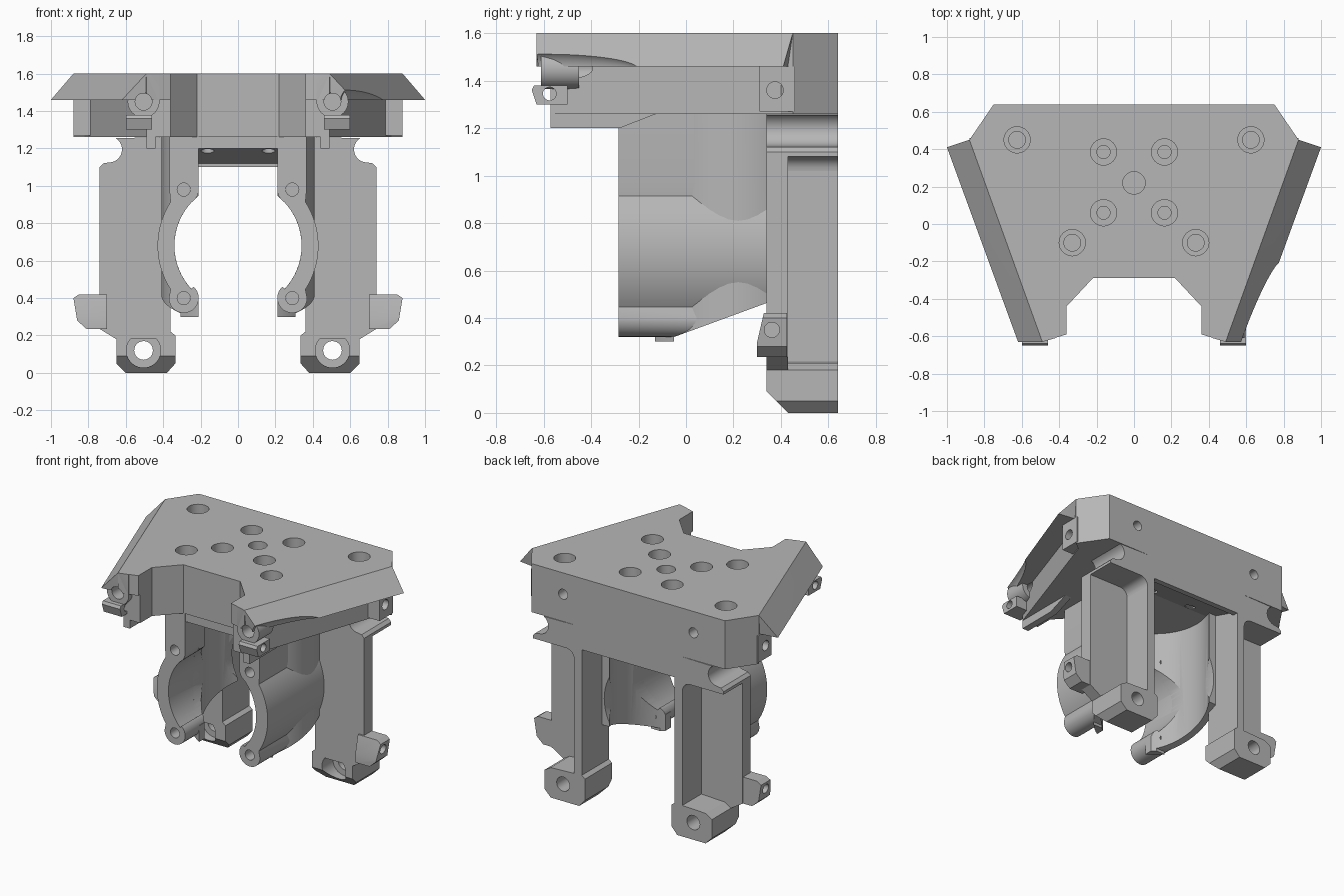
import bpy, bmesh
from math import sin, cos, radians
from mathutils import Vector

old = bpy.data.objects.get("Cube")
if old:
    bpy.data.objects.remove(old)

grey = bpy.data.materials.new("plain grey")
grey.use_nodes = True
COLOUR = (0.47, 0.47, 0.47, 1)
grey.diffuse_color = COLOUR
grey.node_tree.nodes["Principled BSDF"].inputs["Base Color"].default_value = COLOUR
parts = []


def make(name, bm):
    bmesh.ops.recalc_face_normals(bm, faces=bm.faces[:])
    me = bpy.data.meshes.new(name)
    bm.to_mesh(me)
    bm.free()
    me.materials.append(grey)
    ob = bpy.data.objects.new(name, me)
    bpy.context.collection.objects.link(ob)
    parts.append(ob)
    return ob


def prism(name, pts, axis, lo, hi):
    """Extrude a 2D outline along an axis; x takes (y,z), y takes (x,z), z takes (x,y)."""
    def place(p, t):
        v = list(p)
        v.insert("xyz".index(axis), t)
        return v
    bm = bmesh.new()
    a = [bm.verts.new(place(p, lo)) for p in pts]
    b = [bm.verts.new(place(p, hi)) for p in pts]
    bm.faces.new(a)
    bm.faces.new(b)
    for i in range(len(pts)):
        j = (i + 1) % len(pts)
        bm.faces.new((a[i], a[j], b[j], b[i]))
    return make(name, bm)


def arc(cx, cy, r, a0, a1, n=12):
    angles = [radians(a0 + (a1 - a0) * i / n) for i in range(n + 1)]
    return [(cx + r * cos(a), cy + r * sin(a)) for a in angles]


def rod(name, cx, cy, r, axis, lo, hi, n=40):
    return prism(name, arc(cx, cy, r, 0, 360 - 360 / n, n - 1), axis, lo, hi)


def box(name, x0, x1, y0, y1, z0, z1):
    return prism(name, [(x0, y0), (x1, y0), (x1, y1), (x0, y1)], "z", z0, z1)


def hull(name, pts):
    bm = bmesh.new()
    for p in pts:
        bm.verts.new(p)
    bmesh.ops.convex_hull(bm, input=bm.verts[:])
    return make(name, bm)


def cut(targets, cutters):
    """Subtract every cutter from every target, then drop the cutters."""
    for ob in targets:
        for c in cutters:
            m = ob.modifiers.new("cut", "BOOLEAN")
            m.operation, m.solver, m.object = "DIFFERENCE", "EXACT", c
        dg = bpy.context.evaluated_depsgraph_get()
        me = bpy.data.meshes.new_from_object(ob.evaluated_get(dg))
        ob.modifiers.clear()
        ob.data = me
    for c in cutters:
        parts.remove(c)
        bpy.data.objects.remove(c)


def both(half):
    """Close a right-hand outline with its reflection."""
    return half + [(-x, y) for x, y in reversed(half)]


def flip(pts, s):
    return [(s * p[0],) + tuple(p[1:]) for p in pts]


# Top plate and the narrower body under it
plate = prism("top_plate", both([(0.22, -0.29), (0.36, -0.44), (0.36, -0.59), (0.49, -0.63),
                                 (0.88, 0.45), (0.75, 0.64)]), "z", 1.46, 1.6)
body = prism("plate_body", both([(0.22, -0.29), (0.36, -0.44), (0.36, -0.57), (0.49, -0.57),
                                 (0.82, 0.40), (0.88, 0.45), (0.75, 0.64)]), "z", 1.26, 1.46)
seat = box("seat_floor", -0.365, 0.365, -0.28, 0.4, 1.2, 1.26)
back = prism("back_wall", [(0.34, 1.26), (0.34, 1.2), (0.6, 1.12), (0.6, 1.1), (0.64, 1.1),
                           (0.64, 1.26)], "x", -0.4, 0.4)

# Vertical screw holes with counterbores
holes = [rod("c", 0, 0.22, 0.06, "z", 1.0, 1.7)]
for s in (1, -1):
    for y in (0.06, 0.385):
        holes.append(rod("c", s * 0.163, y, 0.035, "z", 1.0, 1.7, 24))
        holes.append(rod("c", s * 0.163, y, 0.07, "z", 1.5, 1.7))
    for x, y in ((0.625, 0.45), (0.33, -0.1)):
        holes.append(rod("c", s * x, y, 0.045, "z", 1.36, 1.7, 24))
        holes.append(rod("c", s * x, y, 0.07, "z", 1.47, 1.7))
    # Horizontal screw holes in the back
    holes.append(rod("c", s * 0.505, 1.45, 0.035, "y", 0.4, 0.8, 24))
cut([plate, body, seat, back], holes)

# Cup around the vertical bore, shared openings
cup = rod("motor_cup", 0, 0.22, 0.41, "z", 0.3, 1.26, 64)
walls = []
for s, side in ((1, "left"), (-1, "right")):
    # Cradle wall with rounded ends following the horizontal bore
    outline = ([(0.21, 1.26), (0.365, 1.26), (0.365, 0.96)]
               + arc(0, 0.68, 0.43, 33, -33, 20) + arc(0.29, 0.4, 0.08, 0, -180, 14)
               + arc(0.29, 0.4, 0.08, 170, 130, 4) + arc(0, 0.68, 0.34, -43, 43, 20)
               + arc(0.29, 0.98, 0.08, 230, 180, 4))
    walls.append(prism(side + "_cradle_wall", flip(outline, s), "y", -0.285, 0.36))
cutters = [rod("c", 0, 0.22, 0.36, "z", 0, 1.2, 64),
           prism("c", [(-0.05, 0.32), (0.7, 0.595), (0.7, 0.1), (-0.05, 0.1)], "x", -1, 1)]
for s in (1, -1):
    for z in (0.98, 0.4):
        cutters.append(rod("c", s * 0.29, z, 0.035, "y", -0.4, -0.03, 24))
openings = [rod("c", 0, 0.68, 0.34, "y", -0.6, 0.9, 64),
            box("c", -0.21, 0.21, -0.6, 0.9, 0, 1.2),
            box("c", -0.6, 0.6, 0.42, 0.9, 0, 1.3)]
cut([cup], openings)
cut(walls + [cup], cutters)

for s, side in ((1, "left"), (-1, "right")):
    # Sloping edge flange with a scooped front
    flange = hull(side + "_flange", flip(
        [(0.88, 0.45, 1.6), (0.49, -0.63, 1.6), (1.0, 0.41, 1.46), (0.62, -0.63, 1.46),
         (0.8, 0.44, 1.46), (0.42, -0.61, 1.46), (0.8, 0.44, 1.6), (0.42, -0.61, 1.6)], s))
    bm = bmesh.new()
    bmesh.ops.create_uvsphere(bm, u_segments=48, v_segments=24, radius=1)
    for v in bm.verts:
        x, y, z = v.co
        v.co = Vector((s * (0.645 + 0.09 * x + 0.145 * y), -0.6 + 0.4 * y, 1.45 + 0.085 * z))
    scoop = make("c", bm)
    cut([flange, plate, body], [scoop])

    # Front screw boss, its small lug and the rib below
    boss = rod(side + "_front_boss", s * 0.505, 1.45, 0.085, "y", -0.61, -0.45)
    lug = prism(side + "_front_lug", [(-0.65, 1.36), (-0.63, 1.3), (-0.5, 1.3), (-0.5, 1.38),
                                      (-0.64, 1.38)], "x", s * 0.46, s * 0.6)
    cut([lug], [rod("c", -0.575, 1.345, 0.028, "x", s * 0.3, s * 0.8, 24)])
    cut([boss, flange, plate, body], [rod("c", s * 0.505, 1.45, 0.045, "y", -0.8, -0.3, 24)])
    prism(side + "_front_rib", [(-0.57, 1.2), (-0.28, 1.2), (-0.1, 1.27), (-0.57, 1.27)],
          "x", s * 0.44, s * 0.49)

    # Rear side lug under the flange
    lug = box(side + "_upper_lug", s * 0.72, s * 0.88, 0.31, 0.46, 1.27, 1.46)
    cut([lug], [rod("c", 0.375, 1.36, 0.035, "x", s * 0.82, s * 1.0, 24)])

    # Leg: front plate, inner web and solid head with a round notch
    notch = arc(0.69, 1.195, 0.07, 120, 270) + [(0.72, 1.12), (0.74, 1.1)]
    prism(side + "_leg_plate", flip([(0.36, 0.18), (0.36, 1.26)] + notch
                                    + [(0.74, 0.235), (0.65, 0.18)], s), "y", 0.34, 0.43)
    box(side + "_leg_web", s * 0.36, s * 0.42, 0.34, 0.64, 0.15, 1.26)
    prism(side + "_leg_head", flip([(0.36, 1.08), (0.36, 1.26)] + notch + [(0.74, 1.08)], s),
          "y", 0.42, 0.64)
    prism(side + "_leg_fillet", flip([(0.41, 1.09), (0.41, 1.02)]
                                     + arc(0.48, 1.02, 0.06, 180, 90, 6), s), "y", 0.42, 0.64)

    # Foot with chamfered corners and a counterbored screw hole
    foot = prism(side + "_foot", flip([(0.335, 0.05), (0.38, 0), (0.6, 0), (0.65, 0.05),
                                       (0.65, 0.18), (0.6, 0.21), (0.36, 0.22), (0.335, 0.2)], s),
                 "y", 0.34, 0.64)
    cut([foot], [prism("c", [(0.3, 0.13), (0.43, 0), (0.43, -0.1), (0.3, -0.1)], "x", -1, 1),
                 rod("c", s * 0.505, 0.12, 0.05, "y", 0.2, 0.8, 24),
                 rod("c", s * 0.505, 0.12, 0.092, "y", 0.2, 0.46)])

    # Lower side lug
    lug = prism(side + "_lower_lug", flip([(0.7, 0.235), (0.81, 0.235), (0.86, 0.28),
                                           (0.88, 0.4), (0.85, 0.42), (0.7, 0.42)], s),
                "y", 0.3, 0.425)
    cut([lug], [rod("c", 0.362, 0.35, 0.032, "x", s * 0.78, s * 1.0, 24),
                prism("c", [(0.25, 0.3), (0.3, 0.3), (0.33, 0.43), (0.25, 0.43)], "x", -1, 1)])

# Smooth the curved faces and keep the edges sharp
bpy.ops.object.select_all(action="DESELECT")
for ob in parts:
    ob.select_set(True)
bpy.context.view_layer.objects.active = parts[0]
bpy.ops.object.shade_smooth_by_angle(angle=radians(25))
